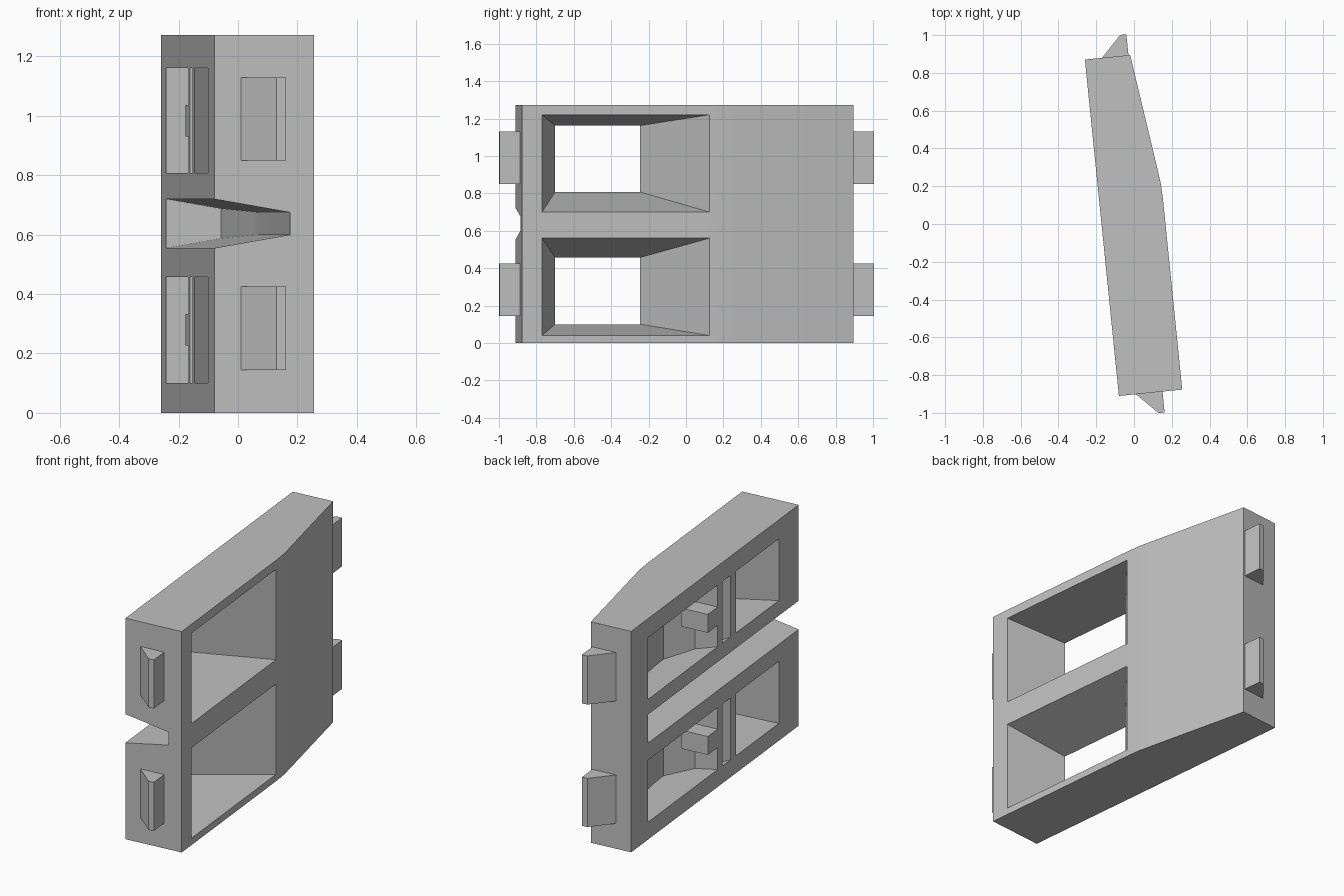
import bpy, bmesh, math

if "Cube" in bpy.data.objects:
    bpy.data.objects.remove(bpy.data.objects["Cube"], do_unlink=True)

TILT = math.atan2(0.18, 1.78)
CENTRE = (-0.17, -0.02, 0)
HEIGHT = 1.272
HALF = 0.895      # half the length of the block
DEEP = 0.337      # full thickness
SHELL = 0.08      # wall left behind the pockets

grey = bpy.data.materials.new("light_grey")
grey.use_nodes = True
colour = (0.53, 0.53, 0.53, 1)
grey.diffuse_color = colour
grey.node_tree.nodes["Principled BSDF"].inputs["Base Color"].default_value = colour


def prism(name, plan, low, high):
    """Extrude a plan of (depth, length) points; low and high give z by depth."""
    bm = bmesh.new()
    bottom = [bm.verts.new((w, s, low(w))) for w, s in plan]
    top = [bm.verts.new((w, s, high(w))) for w, s in plan]
    bm.faces.new(bottom[::-1])
    bm.faces.new(top)
    for i in range(len(plan)):
        j = (i + 1) % len(plan)
        bm.faces.new((bottom[i], bottom[j], top[j], top[i]))
    bmesh.ops.recalc_face_normals(bm, faces=bm.faces)
    mesh = bpy.data.meshes.new(name)
    bm.to_mesh(mesh)
    bm.free()
    mesh.materials.append(grey)
    obj = bpy.data.objects.new(name, mesh)
    bpy.context.collection.objects.link(obj)
    obj.location = CENTRE
    obj.rotation_euler.z = TILT
    return obj


def level(z):
    return lambda w: z


def slope(near, far, depth=DEEP):
    return lambda w: near + (far - near) * w / depth


def cut(target, cutter):
    mod = target.modifiers.new("cut", 'BOOLEAN')
    mod.operation = 'DIFFERENCE'
    mod.solver = 'EXACT'
    mod.object = cutter
    cutter.hide_render = True
    bpy.ops.object.select_all(action='DESELECT')
    bpy.context.view_layer.objects.active = target
    target.select_set(True)
    bpy.ops.object.modifier_apply(modifier=mod.name)
    bpy.data.objects.remove(cutter, do_unlink=True)


# Main block with a gentle bend on the outer face
bend = [(DEEP, 0.12), (0.334, 0.2), (0.324, 0.28)]
body = prism("body", [(0, -HALF), (DEEP, -HALF)] + bend + [(0.241, HALF), (0, HALF)],
             level(0), level(HEIGHT))

# Plans of the openings
OUT = -0.03
END = 0.713
inner = [(w - SHELL, s) for w, s in bend] + [(0.186, END), (OUT, END)]
left_edge, right_edge = slope(-0.683, -0.788), slope(-0.226, 0.112)
ends = (OUT, DEEP + 0.05)
window = [(w, left_edge(w)) for w in ends] + [(w, right_edge(w)) for w in ends[::-1]]
cavity = [(OUT, -0.03), (0.136, -0.03), (DEEP - SHELL, 0.092)] + inner
slot = [(OUT, -0.166), (0, -0.166), (0.086, -0.08), (OUT, -0.08)]
groove = [(OUT, -1), (DEEP - SHELL, -1)] + inner

# Two cells, each with a flared window, a pocket and a slot
cells = {"lower": (slope(0.10, 0.04), slope(0.457, 0.56), 0.28),
         "upper": (slope(0.807, 0.70), slope(1.162, 1.22), 0.983)}
for low, high, middle in cells.values():
    for plan in (window, cavity, slot):
        cut(body, prism("cutter", plan, low, high))

# Tapering groove between the cells
cut(body, prism("cutter", groove, slope(0.555, 0.60, 0.257), slope(0.72, 0.675, 0.257)))

# Small block beside the rib of each pocket, and the end lugs
for name, (low, high, middle) in cells.items():
    prism(name + "_block", [(0, -0.035), (0.157, -0.035), (0.157, 0.075), (0, 0.075)],
          level(middle - 0.053), level(middle + 0.053))
    base = 0.145 if name == "lower" else 0.85
    for side, sign in (("front", -1), ("back", 1)):
        plan = [(0.091, HALF), (0.2, 1.006), (0.232, 1.006), (0.232, HALF)]
        prism(name + "_" + side + "_lug", [(w, s * sign) for w, s in plan],
              level(base), level(base + 0.28))

# Smooth only the gentle bend
bpy.ops.object.select_all(action='DESELECT')
body.select_set(True)
bpy.context.view_layer.objects.active = body
bpy.ops.object.shade_smooth_by_angle(angle=math.radians(12))
